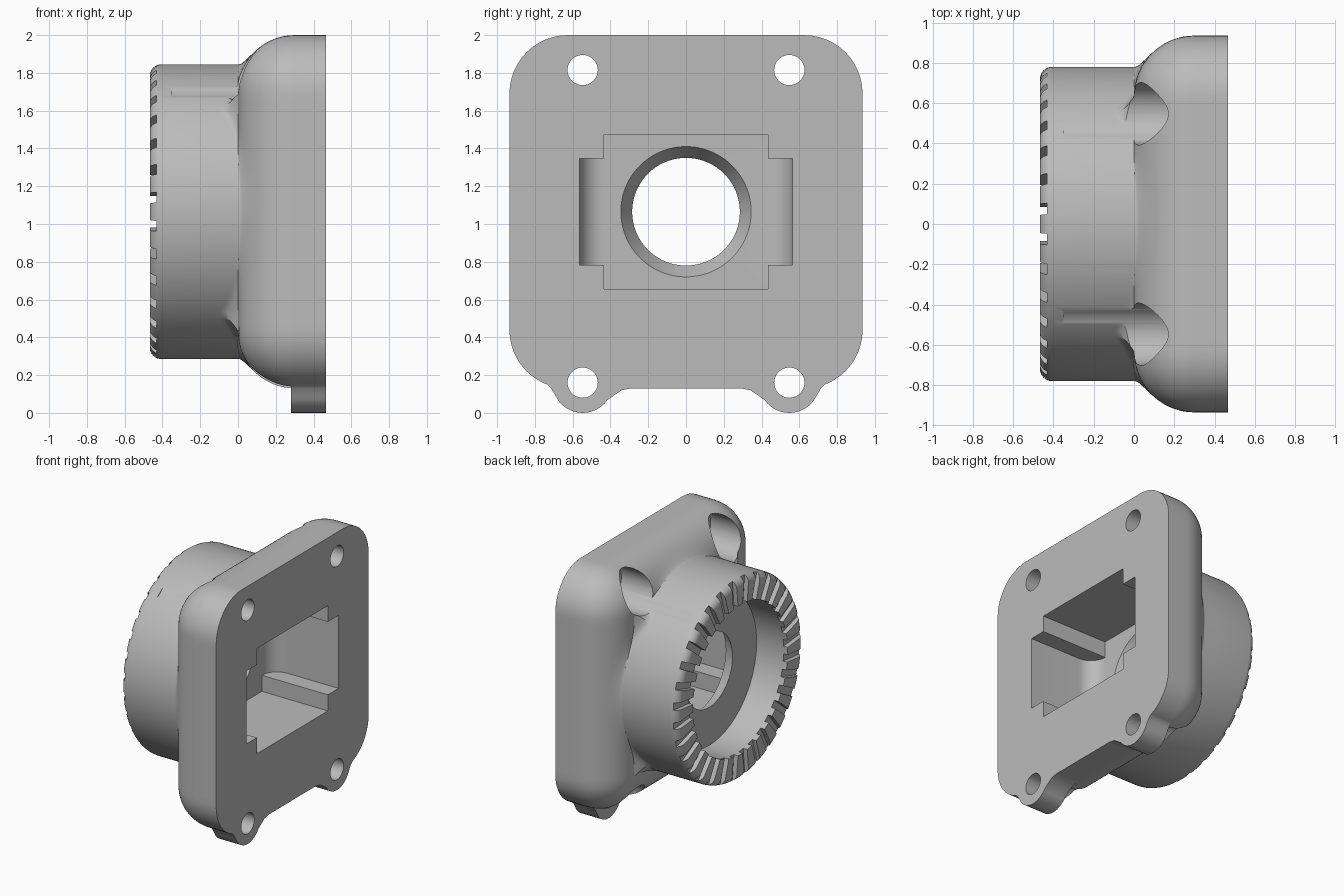
import bpy, bmesh
from math import sin, cos, pi, sqrt, radians

if "Cube" in bpy.data.objects:
    bpy.data.objects.remove(bpy.data.objects["Cube"], do_unlink=True)

CZ = 1.065            # height of the main axis
FRONT, BACK = 0.467, -0.467
HALF, CORNER = 0.935, 0.31
RING = 0.78

grey = bpy.data.materials.new("plain grey")
grey.use_nodes = True
colour = (0.5, 0.5, 0.5, 1)
grey.diffuse_color = colour
grey.node_tree.nodes["Principled BSDF"].inputs["Base Color"].default_value = colour


def loft(name, *ring_sets):
    """Closed solids, each skinned through a list of equal rings."""
    bm = bmesh.new()
    for rings in ring_sets:
        loops = [[bm.verts.new(p) for p in ring] for ring in rings]
        for a, b in zip(loops, loops[1:]):
            n = len(a)
            for i in range(n):
                j = (i + 1) % n
                bm.faces.new((a[i], a[j], b[j], b[i]))
        bm.faces.new(loops[0][::-1])
        bm.faces.new(loops[-1])
    bmesh.ops.recalc_face_normals(bm, faces=bm.faces)
    mesh = bpy.data.meshes.new(name)
    bm.to_mesh(mesh)
    bm.free()
    mesh.materials.append(grey)
    ob = bpy.data.objects.new(name, mesh)
    bpy.context.collection.objects.link(ob)
    return ob


def circle(x, r, y=0, z=CZ, n=96):
    return [(x, y + r * cos(2 * pi * i / n), z + r * sin(2 * pi * i / n)) for i in range(n)]


def rod(x0, x1, r, y=0, z=CZ, r1=None, n=96):
    return [circle(x0, r, y, z, n), circle(x1, r1 or r, y, z, n)]


def extrude_x(pts, x0, x1):
    return [[(x, y, z) for y, z in pts] for x in (x0, x1)]


def rect(y, z0, z1):
    return [(-y, z0), (y, z0), (y, z1), (-y, z1)]


def combine(target, tool, operation):
    mod = target.modifiers.new(tool.name, 'BOOLEAN')
    mod.operation, mod.solver, mod.object = operation, 'EXACT', tool
    bpy.context.view_layer.objects.active = target
    bpy.ops.object.modifier_apply(modifier=mod.name)
    bpy.data.objects.remove(tool, do_unlink=True)


# Housing: rounded square flange blending into a round collar
def square_radius(t, inset):
    a, b = sorted((abs(cos(t)), abs(sin(t))), reverse=True)
    h, rc, c = HALF - inset, max(CORNER - inset, 0.01), HALF - CORNER
    if h * b / a <= c:
        return h / a
    return c * (a + b) + sqrt(max(0, (c * (a + b)) ** 2 - 2 * c * c + rc * rc))


def section(x, inset, drop=0, n=192):
    pts = []
    for i in range(n):
        t = 2 * pi * i / n
        s = square_radius(t, inset) - drop
        k = 0.08
        blend = max(k - abs(s - RING), 0) / k
        r = max(s, RING) + blend * blend * k / 4
        pts.append((x, r * cos(t), CZ + r * sin(t)))
    return pts


rings = [circle(BACK + 0.06 * (1 - sin(radians(a))), RING - 0.06 * (1 - cos(radians(a))), n=192)
         for a in range(90, -1, -15)]
rings = [circle(BACK + 0.06 * (1 - cos(radians(a))), RING - 0.06 * (1 - sin(radians(a))), n=192)
         for a in range(0, 91, 15)]
rings += [section(-0.012 * i, 0.3, 0.024 * i) for i in range(10, 0, -1)]
rings += [section(0.3 * (1 - sin(radians(a))), 0.3 * (1 - cos(radians(a))))
          for a in range(90, -1, -6)]
rings.append(section(FRONT, 0))
housing = loft("housing", rings)

# Screw head pockets and lower mounting ears
holes = [(s * 0.547, z) for s in (-1, 1) for z in (0.16, 1.815)]
combine(housing, loft("screw_pockets", *[rod(-0.35, 0.28, 0.155, y, z, n=48) for y, z in holes]),
        'DIFFERENCE')

ear = [(0.29, 0.3), (0.29, 0.13), (0.34, 0.12), (0.385, 0.09)]
ear += [(0.547 + 0.16 * cos(radians(a)), 0.16 + 0.16 * sin(radians(a))) for a in range(-145, -24, 8)]
ear += [(0.715, 0.13), (0.745, 0.16), (0.79, 0.18), (0.79, 0.3)]
combine(housing, loft("mounting_ears", *[extrude_x([(s * y, z) for y, z in ear], 0.28, FRONT)
                                         for s in (-1, 1)]), 'UNION')
combine(housing, loft("screw_holes", *[rod(0.1, 0.6, 0.08, y, z, n=40) for y, z in holes]),
        'DIFFERENCE')

# Front socket: rectangular well with rounded side notches
FLOOR, WALL = -0.1, -0.2
combine(housing, loft("socket", extrude_x(rect(0.435, 0.657, 1.473), FLOOR, 0.6)), 'DIFFERENCE')
notch = [(0.6, 0.565)]
notch += [(FLOOR + 0.13 * (1 - sin(radians(a))), 0.435 + 0.13 * cos(radians(a)))
          for a in range(0, 91, 10)]
notch += [(x, -y) for x, y in reversed(notch)]
combine(housing, loft("side_notches", [[(x, y, z) for x, y in notch] for z in (0.782, 1.348)]),
        'DIFFERENCE')

# Rear recess and the tapered bore joining it to the socket
combine(housing, loft("rear_recess", rod(-0.6, WALL, 0.58)), 'DIFFERENCE')
slope = 0.06 / (FLOOR - WALL)
combine(housing, loft("bore", rod(WALL - 0.05, FLOOR + 0.05, 0.285 - 0.05 * slope,
                                  r1=0.345 + 0.05 * slope)), 'DIFFERENCE')

# Radial slots around the collar rim
slots, COUNT, W = [], 32, 0.0275
for i in range(COUNT):
    t = 2 * pi * (i + 0.5) / COUNT
    corners = [(0.5, -W), (0.9, -W), (0.9, W), (0.5, W)]
    pts = [(r * cos(t) - w * sin(t), CZ + r * sin(t) + w * cos(t)) for r, w in corners]
    slots.append(extrude_x(pts, -0.6, BACK + 0.035))
combine(housing, loft("rim_slots", *slots), 'DIFFERENCE')

bpy.ops.object.select_all(action='DESELECT')
housing.select_set(True)
bpy.context.view_layer.objects.active = housing
bpy.ops.object.shade_smooth_by_angle(angle=radians(30))
